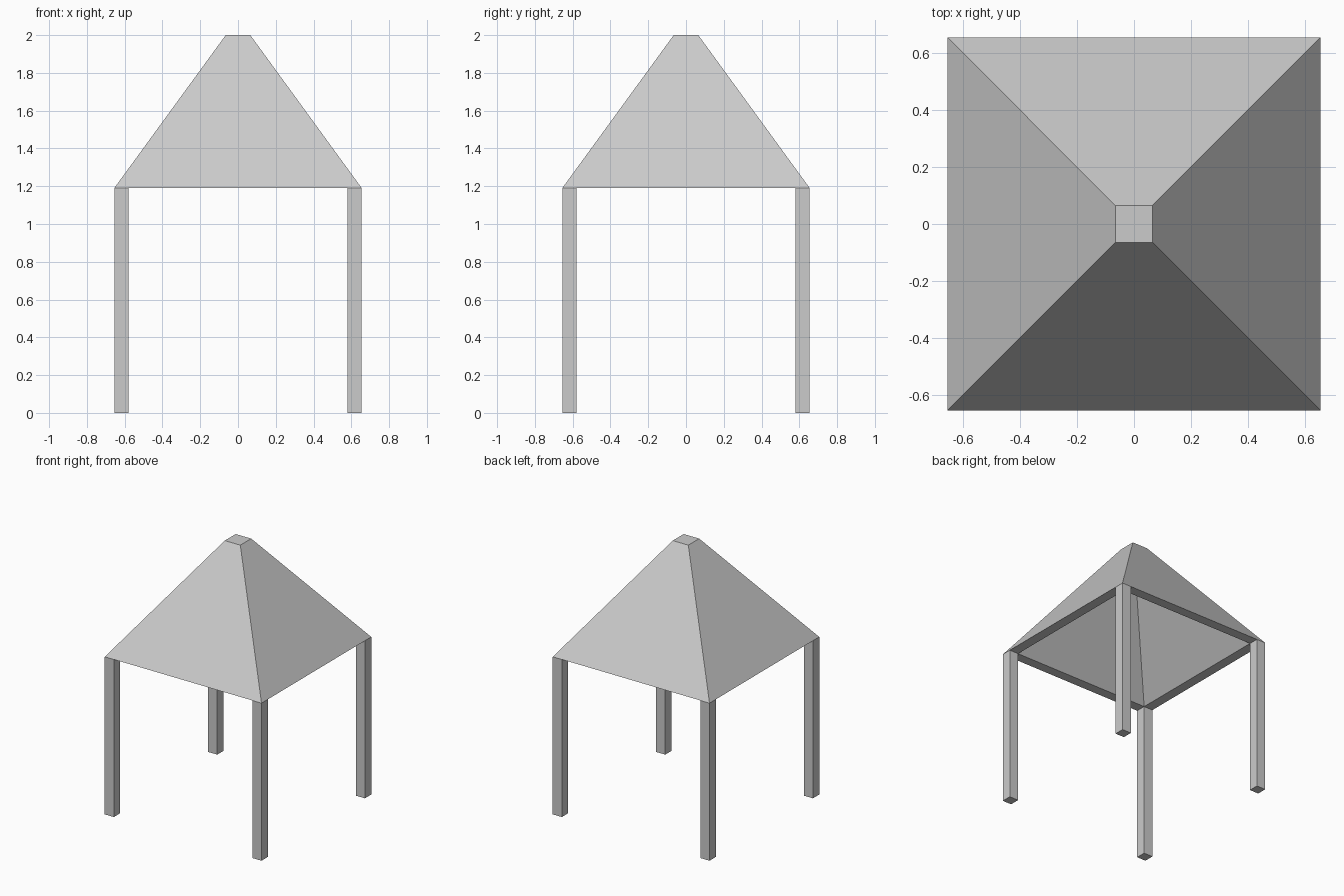
import bpy
import bmesh

cube = bpy.data.objects.get("Cube")
if cube:
    bpy.data.objects.remove(cube, do_unlink=True)

HALF, LEG, EAVE, TOP = 0.655, 0.076, 1.19, 2.0

grey = bpy.data.materials.new("light grey")
grey.use_nodes = True
COLOUR = (0.6, 0.6, 0.6, 1)
grey.diffuse_color = COLOUR
grey.node_tree.nodes["Principled BSDF"].inputs["Base Color"].default_value = COLOUR


def add_object(name, bm):
    bmesh.ops.recalc_face_normals(bm, faces=bm.faces)
    mesh = bpy.data.meshes.new(name)
    bm.to_mesh(mesh)
    bm.free()
    mesh.materials.append(grey)
    obj = bpy.data.objects.new(name, mesh)
    bpy.context.collection.objects.link(obj)
    return obj


def square(bm, half, z):
    signs = ((-1, -1), (1, -1), (1, 1), (-1, 1))
    return [bm.verts.new((x * half, y * half, z)) for x, y in signs]


# Hollow roof: square rings from the outer cap, down to the rim, up inside
bm = bmesh.new()
rings = [square(bm, h, z) for h, z in
         ((0.065, TOP), (HALF, EAVE), (HALF - LEG, EAVE), (0.04, 1.93))]
for a, b in zip(rings, rings[1:]):
    for i in range(4):
        j = (i + 1) % 4
        bm.faces.new((a[i], a[j], b[j], b[i]))
bm.faces.new(rings[0])
bm.faces.new(rings[-1])
add_object("roof", bm)

# Four square legs, flush with the roof corners
centre = HALF - LEG / 2
for side, sx in (("right", -1), ("left", 1)):
    for end, sy in (("front", -1), ("back", 1)):
        bm = bmesh.new()
        bmesh.ops.create_cube(bm, size=1)
        bmesh.ops.scale(bm, vec=(LEG, LEG, EAVE), verts=bm.verts)
        leg = add_object(f"{end}_{side}_leg", bm)
        leg.location = (sx * centre, sy * centre, EAVE / 2)
